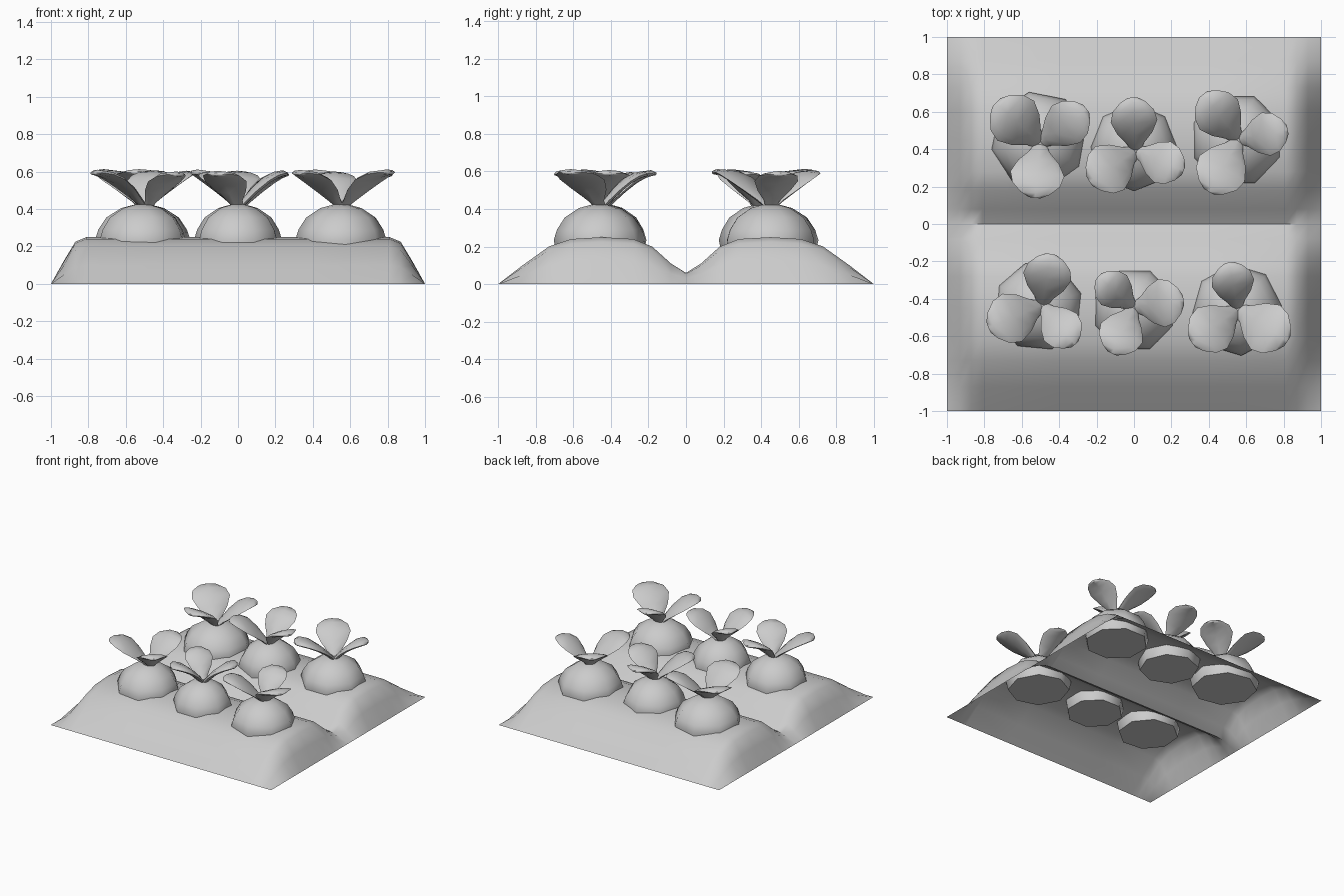
import bpy, bmesh
from math import cos, sin, pi, atan2, hypot
from mathutils import Vector

if "Cube" in bpy.data.objects:
    bpy.data.objects.remove(bpy.data.objects["Cube"])


def finish(name, bm, angle):
    bmesh.ops.recalc_face_normals(bm, faces=bm.faces)
    mesh = bpy.data.meshes.new(name)
    bm.to_mesh(mesh)
    bm.free()
    ob = bpy.data.objects.new(name, mesh)
    bpy.context.collection.objects.link(ob)
    bpy.ops.object.select_all(action='DESELECT')
    ob.select_set(True)
    bpy.context.view_layer.objects.active = ob
    bpy.ops.object.shade_smooth_by_angle(angle=angle)
    return ob


def loft(bm, rings, cap_start=True, cap_end=True):
    loops = [[bm.verts.new(p) for p in ring] for ring in rings]
    n = len(loops[0])
    for a, b in zip(loops, loops[1:]):
        for i in range(n):
            bm.faces.new((a[i], a[(i + 1) % n], b[(i + 1) % n], b[i]))
    if cap_start:
        bm.faces.new(loops[0][::-1])
    if cap_end:
        bm.faces.new(loops[-1])


# Soil: open sheet, two ridges with a furrow between, sloped at both ends
half = [(0, .06), (.08, .11), (.18, .2), (.28, .24), (.45, .25),
        (.61, .24), (.73, .2), (.87, .1), (1, 0)]
ridge = [(-y, z) for y, z in half[:0:-1]] + half
ends = [(.81, 1), (.87, .9), (.93, .5), (1, 0)]
cols = [(-x, f) for x, f in ends[::-1]] + [(-.4, 1), (0, 1), (.4, 1)] + ends
bm = bmesh.new()
grid = [[bm.verts.new((x, y, z * f)) for y, z in ridge] for x, f in cols]
for a, b in zip(grid, grid[1:]):
    for j in range(len(ridge) - 1):
        bm.faces.new((a[j], b[j], b[j + 1], a[j + 1]))
soil = finish("soil", bm, pi / 3)
if soil.data.polygons[0].normal.z < 0:
    soil.data.flip_normals()


# Bulb: eight-sided dome with a flat underside sunk below the soil
def bulb(cx, cy, radius, turn):
    bm = bmesh.new()
    profile = [(.94, .165), (1, .235), (.93, .29), (.76, .355), (.45, .405), (.15, .425)]
    loft(bm, [[(cx + radius * r * cos(turn + i * pi / 4),
                cy + radius * r * sin(turn + i * pi / 4), z) for i in range(8)]
              for r, z in profile])
    finish("bulb", bm, pi / 3)


# Leaf: thin paddle rising from the bulb and flattening towards its tip
def leaf(base, disc, width):
    bx, by = base
    dx, dy = disc[0] - bx, disc[1] - by
    a = atan2(dy, dx)
    reach = hypot(dx, dy) + width
    # distance along, height, half width, half thickness
    path = [(.0, .0, .2, .012), (.15, .24, .38, .017), (.34, .52, .76, .02),
            (.56, .78, 1, .021), (.76, .93, .88, .02), (.92, .98, .54, .016),
            (1, .96, .22, .008)]
    rise = .14 + .055 * width / .13
    pts = [Vector((r * reach, 0, .40 + h * rise)) for r, h, w, t in path]
    bm = bmesh.new()
    rings = []
    for k, (r, h, w, t) in enumerate(path):
        d = (pts[min(k + 1, len(pts) - 1)] - pts[max(k - 1, 0)]).normalized()
        normal = Vector((-d.z, 0, d.x))
        ring = []
        for i in range(8):
            q = i * pi / 4
            p = pts[k] + normal * (t * sin(q))
            s = w * width * cos(q)
            ring.append((bx + p.x * cos(a) - s * sin(a),
                         by + p.x * sin(a) + s * cos(a), p.z))
        rings.append(ring)
    loft(bm, rings)
    finish("leaf", bm, pi / 3)


# Plants: bulb centre, radius, turn, leaf root, then three leaf discs
plants = [
    ((-.51, .45), .26, .2, (-.50, .43), ((-.63, .55, .145), (-.355, .54, .125), (-.515, .285, .145))),
    ((0, .41), .235, 0, (.01, .39), ((0, .55, .125), (-.12, .305, .14), (.155, .33, .118))),
    ((.55, .45), .25, .4, (.56, .45), ((.45, .59, .13), (.705, .48, .118), (.47, .295, .14))),
    ((-.51, -.44), .24, .3, (-.49, -.435), ((-.465, -.29, .13), (-.65, -.50, .138), (-.39, -.555, .115))),
    ((0, -.46), .225, .39, (0, -.445), ((-.11, -.35, .105), (.135, -.425, .13), (-.065, -.58, .123))),
    ((.55, -.46), .245, .1, (.555, -.455), ((.53, -.32, .115), (.42, -.555, .135), (.70, -.55, .142))),
]
for (cx, cy), radius, turn, root, leaves in plants:
    bulb(cx, cy, radius, turn)
    for x, y, w in leaves:
        leaf(root, (x, y), w)
